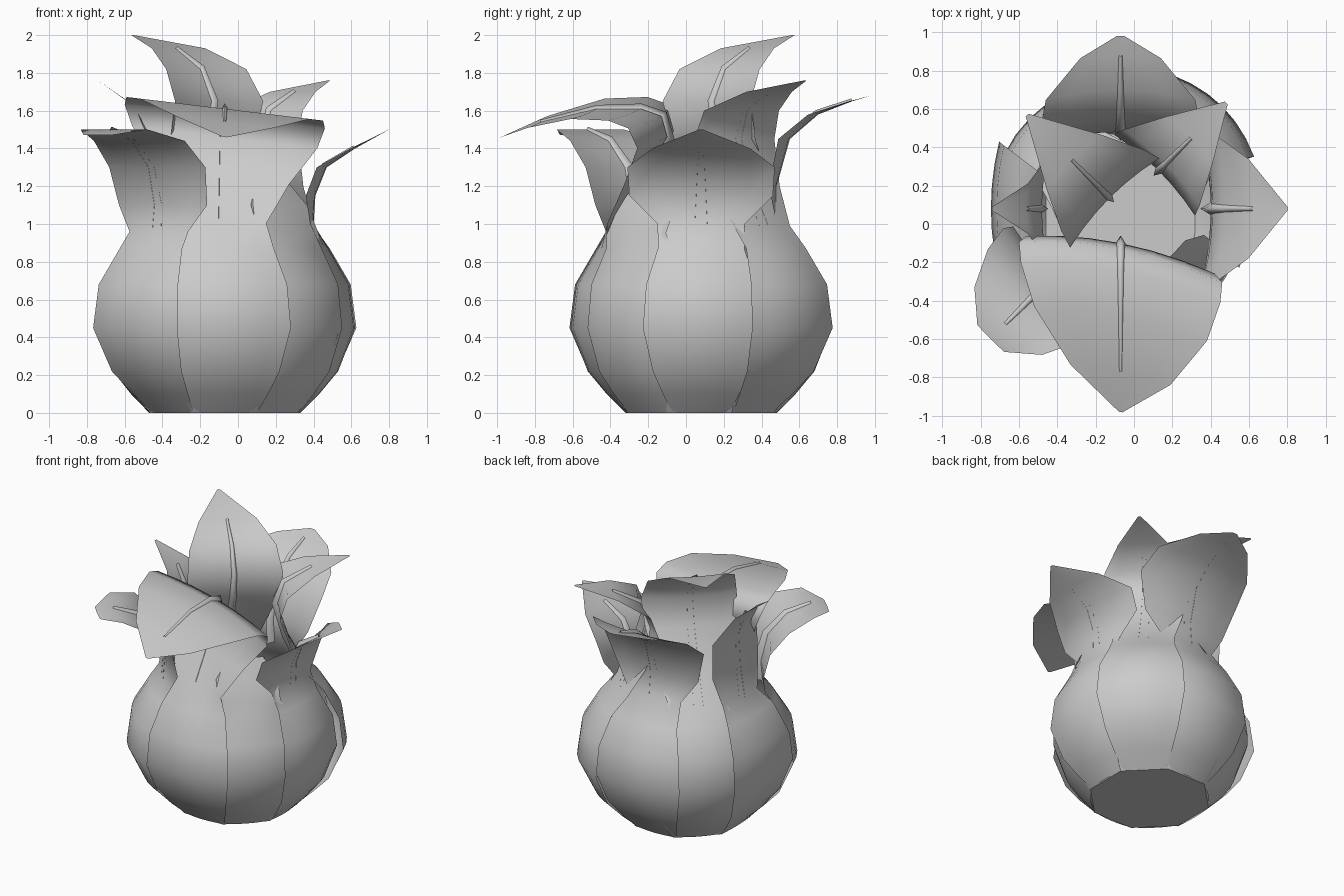
import bpy, bmesh, math
from mathutils import Vector

cube = bpy.data.objects.get("Cube")
if cube:
    bpy.data.objects.remove(cube, do_unlink=True)

CENTRE = Vector((-0.07, 0.08, 0))
UP = Vector((0, 0, 1))

grey = bpy.data.materials.new("soft_grey")
grey.use_nodes = True
colour = (0.6, 0.6, 0.6, 1)
grey.diffuse_color = colour
grey.node_tree.nodes["Principled BSDF"].inputs["Base Color"].default_value = colour


def finish(name, bm):
    mesh = bpy.data.meshes.new(name)
    bm.to_mesh(mesh)
    bm.free()
    mesh.materials.append(grey)
    mesh.shade_smooth()
    ob = bpy.data.objects.new(name, mesh)
    bpy.context.collection.objects.link(ob)


def sheet(name, rows, flip=False):
    """Skin a grid of points, one row after another."""
    bm = bmesh.new()
    grid = [[bm.verts.new(p) for p in row] for row in rows]
    for low, high in zip(grid, grid[1:]):
        for j in range(len(low) - 1):
            quad = [low[j], low[j + 1], high[j + 1], high[j]]
            bm.faces.new(quad[::-1] if flip else quad)
    finish(name, bm)


# Lower bulging part shared by every petal: radius, height, half width
BULGE = [(0.40, 0, 0.17), (0.50, 0.1, 0.23), (0.60, 0.22, 0.29), (0.69, 0.45, 0.35),
         (0.66, 0.68, 0.33), (0.55, 0.87, 0.26)]


def petal(name, angle, blade, swell=1.0, wide=1.0, skew=0.0, rise=0.0,
          bulge_wrap=0.75, blade_wrap=0.35):
    a = math.radians(angle)
    out = Vector((math.cos(a), math.sin(a), 0))
    side = Vector((-out.y, out.x, 0))
    # The swell fades out towards the flat base
    lower = [(r * (1 + (swell - 1) * min(1, z / 0.3)), z, w * wide) for r, z, w in BULGE]
    rows = []
    for i, (r, z, w) in enumerate(lower + blade):
        on_blade = i >= len(BULGE)
        wrap = blade_wrap if on_blade else bulge_wrap
        lean = w / 0.5 if on_blade else 0
        row = []
        for j in range(-3, 4):
            u = j / 3
            radius = r - wrap * (u * w) ** 2 + skew * u * lean
            row.append(CENTRE + out * radius + side * (u * w) + UP * (z + rise * u * lean))
        rows.append(row)
    sheet(name, rows)

    # Thin raised midrib on the inner face of the blade, fading towards the tip
    if len(blade) < 4:
        return
    rib = []
    for i in range(len(blade) - 1):
        r, z, _ = blade[i]
        r0, z0, _ = blade[max(i - 1, 0)]
        r1, z1, _ = blade[i + 1]
        inward = (out * (z0 - z1) + UP * (r1 - r0)).normalized()
        size = 0.055 * (1 - i / (len(blade) - 1)) ** 0.8
        mid = CENTRE + out * r + UP * z
        rib.append([mid - side * size * 0.6, mid + inward * size, mid + side * size * 0.6])
    sheet(name + "_midrib", rib, flip=True)


# Petals on the four main sides
petal("front_petal", -90,
      [(0.44, 1.03, 0.22), (0.31, 1.25, 0.34), (0.18, 1.46, 0.49), (0.21, 1.57, 0.53),
       (0.32, 1.61, 0.52), (0.55, 1.61, 0.45), (0.85, 1.54, 0.26), (1.06, 1.46, 0.01)],
      skew=0.1, rise=-0.06, blade_wrap=-0.25)
petal("left_petal", 0,
      [(0.47, 1.0, 0.23), (0.48, 1.15, 0.38), (0.54, 1.3, 0.39),
       (0.69, 1.4, 0.26), (0.87, 1.5, 0.01)], wide=0.88)
petal("back_petal", 90,
      [(0.41, 1.03, 0.22), (0.40, 1.2, 0.34), (0.47, 1.45, 0.42),
       (0.62, 1.58, 0.39), (0.80, 1.65, 0.21), (0.90, 1.68, 0.02)])
petal("right_petal", 180,
      [(0.45, 0.97, 0.2), (0.42, 1.2, 0.27), (0.41, 1.45, 0.26),
       (0.49, 1.63, 0.13), (0.67, 1.76, 0.01)], swell=0.98, bulge_wrap=0.35)

# Petals between them, two of them swelling outwards
petal("back_right_petal", 135,
      [(0.44, 0.97, 0.2), (0.28, 1.2, 0.25), (0.13, 1.45, 0.31), (0.08, 1.65, 0.33),
       (0.17, 1.82, 0.3), (0.36, 1.93, 0.2), (0.69, 2.0, 0.01)], swell=0.97)
petal("back_left_petal", 45,
      [(0.47, 0.99, 0.21), (0.36, 1.2, 0.25), (0.28, 1.45, 0.3), (0.33, 1.6, 0.28),
       (0.52, 1.7, 0.17), (0.78, 1.76, 0.01)], swell=1.09, wide=0.86)
petal("front_right_petal", 225,
      [(0.51, 0.96, 0.22), (0.5, 1.1, 0.33), (0.55, 1.3, 0.36), (0.68, 1.44, 0.34),
       (0.85, 1.5, 0.25), (0.96, 1.47, 0.1)], swell=1.08, wide=0.9)
petal("front_left_petal", -45,
      [(0.5, 0.95, 0.22), (0.42, 1.1, 0.21), (0.36, 1.22, 0.12)], swell=0.95)

# Cup that closes the bottom of the bulb
cup_rows = []
for radius, z in [(0.42, 0), (0.58, 0.22), (0.65, 0.42)]:
    cup_rows.append([CENTRE + Vector((radius * math.cos(a), radius * math.sin(a), z))
                     for a in (math.radians(22.5 + 45 * k) for k in range(9))])
sheet("base_cup", cup_rows)
floor = bmesh.new()
floor.faces.new([floor.verts.new(p) for p in reversed(cup_rows[0][:8])])
finish("base_floor", floor)
